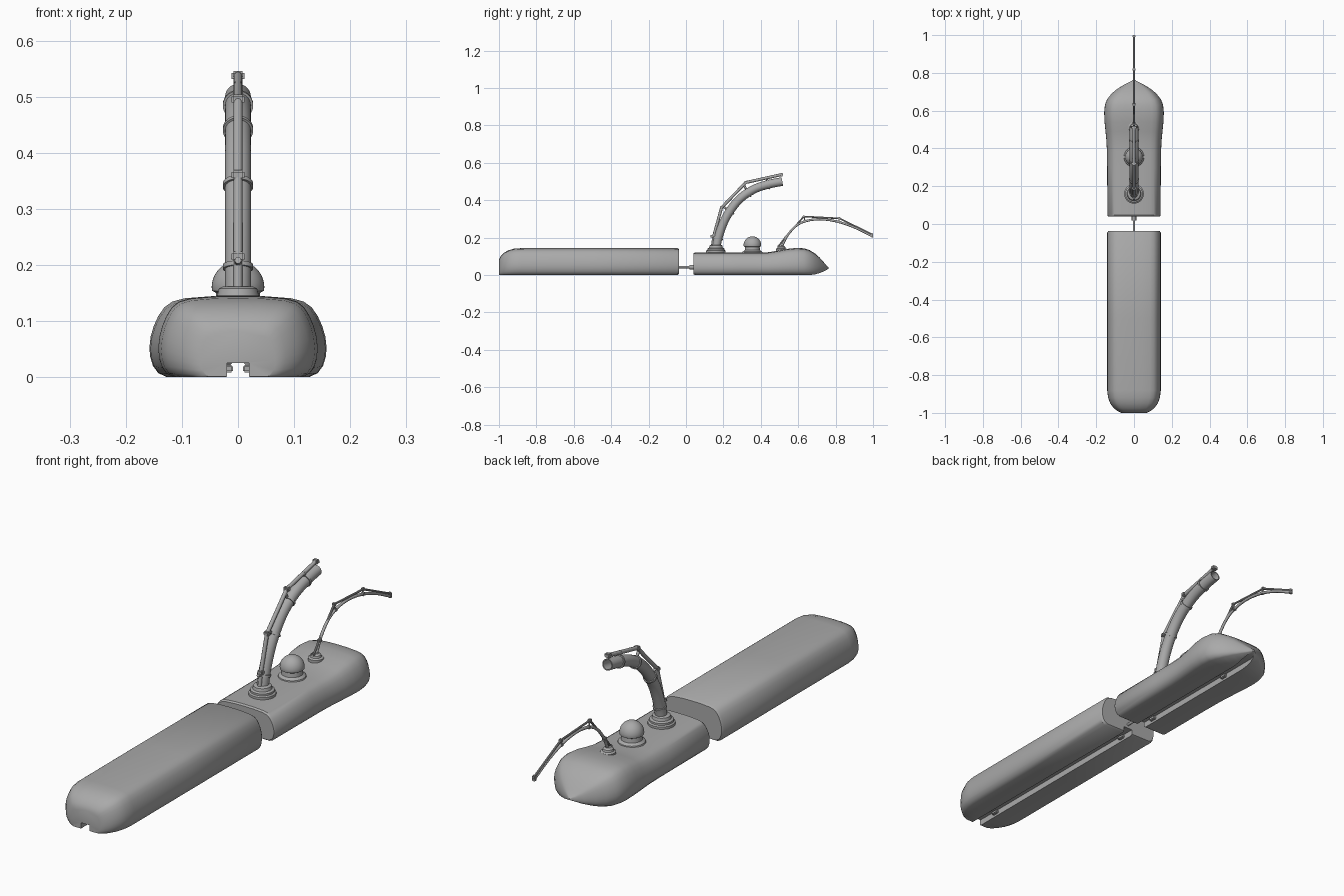
import bpy, bmesh, math
from mathutils import Vector

cube = bpy.data.objects.get("Cube")
if cube:
    bpy.data.objects.remove(cube)

grey = bpy.data.materials.new("hull grey")
grey.use_nodes = True
colour = (0.4, 0.4, 0.4, 1)
grey.diffuse_color = colour
grey.node_tree.nodes["Principled BSDF"].inputs["Base Color"].default_value = colour


def finish(name, bm, angle=35):
    bmesh.ops.recalc_face_normals(bm, faces=bm.faces)
    mesh = bpy.data.meshes.new(name)
    bm.to_mesh(mesh)
    bm.free()
    obj = bpy.data.objects.new(name, mesh)
    bpy.context.collection.objects.link(obj)
    mesh.materials.append(grey)
    bpy.ops.object.select_all(action="DESELECT")
    obj.select_set(True)
    bpy.context.view_layer.objects.active = obj
    bpy.ops.object.shade_smooth_by_angle(angle=math.radians(angle))
    return obj


def skin(bm, rings, cap=True):
    loops = [[bm.verts.new(p) for p in ring] for ring in rings]
    n = len(loops[0])
    for a, b in zip(loops, loops[1:]):
        for i in range(n):
            j = (i + 1) % n
            bm.faces.new((a[i], a[j], b[j], b[i]))
    if cap:
        bm.faces.new(loops[0])
        bm.faces.new(loops[-1])


# Half outline of the hull as fractions of half width and height
OUTLINE = [(0.8, 0), (0.9, 0.05), (0.96, 0.14), (0.99, 0.25), (1, 0.36), (0.985, 0.5),
           (0.95, 0.63), (0.9, 0.75), (0.83, 0.86), (0.74, 0.93), (0.6, 0.97), (0.3, 0.995)]


def hull(name, sections):
    rings = []
    for y, w, bottom, top in sections:
        slot, roof = min(0.021, 0.3 * w), max(0.025, bottom + 0.001)
        half = [(slot, roof), (slot, bottom)]
        half += [(w * u, bottom + (top - bottom) * v) for u, v in OUTLINE]
        ring = half + [(0, top)] + [(-x, z) for x, z in reversed(half)]
        rings.append([(x, y, z) for x, z in ring])
    bm = bmesh.new()
    skin(bm, rings)
    return finish(name, bm)


def smooth_path(points, steps=6):
    pts = [Vector((0, y, z)) for y, z in points]
    pts = [2 * pts[0] - pts[1]] + pts + [2 * pts[-1] - pts[-2]]
    out = []
    for a, b, c, d in zip(pts, pts[1:], pts[2:], pts[3:]):
        for k in range(steps):
            t = k / steps
            out.append(0.5 * (2 * b + (c - a) * t + (2 * a - 5 * b + 4 * c - d) * t * t
                              + (3 * b - a - 3 * c + d) * t ** 3))
    return out + [pts[-2]]


def circle(centre, tangent, radius, sides):
    tangent = tangent.normalized()
    side = Vector((1, 0, 0))
    up = side.cross(tangent)
    return [centre + radius * (math.cos(a) * side + math.sin(a) * up)
            for a in (2 * math.pi * i / sides for i in range(sides))]


def tube(name, path, radius, sides=24, bore=0):
    def direction(i):
        return path[min(i + 1, len(path) - 1)] - path[max(i - 1, 0)]
    rings = [circle(p, direction(i), radius, sides) for i, p in enumerate(path)]
    if bore:  # turn back inside the mouth
        last = len(path) - 1
        for i in range(last, last - 5, -1):
            rings.append(circle(path[i], direction(i), bore, sides))
    bm = bmesh.new()
    skin(bm, rings)
    return finish(name, bm)


def rod(name, a, b, radius, sides=12):
    return tube(name, [Vector((0, *a)), Vector((0, *b))], radius, sides)


def turned(name, y, profile, sides=40):
    rings = [[(r * math.cos(a), y + r * math.sin(a), z)
              for a in (2 * math.pi * i / sides for i in range(sides))] for r, z in profile]
    bm = bmesh.new()
    skin(bm, rings)
    return finish(name, bm)


def box(name, centre, size):
    bm = bmesh.new()
    bmesh.ops.create_cube(bm, size=1)
    for v in bm.verts:
        v.co = Vector(c + s * k for c, s, k in zip(centre, size, v.co))
    bmesh.ops.bevel(bm, geom=bm.edges[:], offset=min(size) * 0.2, segments=2, affect="EDGES")
    return finish(name, bm)


# Long trailing hull with rounded end, and leading hull with raised bow
hull("trailing_hull", [
    (-1, 0.066, 0.001, 0.082), (-0.992, 0.085, 0, 0.1), (-0.975, 0.107, 0, 0.118),
    (-0.95, 0.126, 0, 0.132), (-0.92, 0.137, 0, 0.141), (-0.88, 0.142, 0, 0.144),
    (-0.5, 0.142, 0, 0.145), (-0.046, 0.142, 0, 0.144), (-0.038, 0.137, 0.005, 0.139)])
hull("leading_hull", [
    (0.04, 0.137, 0.005, 0.116), (0.047, 0.141, 0, 0.121), (0.3, 0.142, 0, 0.121),
    (0.38, 0.143, 0, 0.121), (0.44, 0.146, 0, 0.122), (0.49, 0.151, 0, 0.13),
    (0.54, 0.156, 0, 0.14), (0.59, 0.158, 0, 0.145), (0.63, 0.154, 0, 0.143),
    (0.66, 0.143, 0, 0.134), (0.69, 0.119, 0.004, 0.115), (0.715, 0.089, 0.011, 0.093),
    (0.738, 0.052, 0.02, 0.067), (0.752, 0.024, 0.028, 0.05), (0.763, 0.003, 0.034, 0.04)])

# Coupling between the hulls
rod("coupling_bar", (-0.06, 0.042), (0.06, 0.042), 0.006)
rod("coupling_socket", (0.018, 0.042), (0.05, 0.042), 0.012, 20)

# Guide pads inside the underside slot
for side in (-1, 1):
    for y in (0.1, 0.55, -0.1, -0.9):
        box("guide_pad", (side * 0.0155, y, 0.015), (0.014, 0.03, 0.014))

# Dome on its collar
dome = [(0.047 * math.cos(t), 0.16 + 0.047 * math.sin(t))
        for t in (math.radians(a) for a in range(0, 90, 9))]
turned("dome", 0.355, [(0.055, 0.115), (0.052, 0.125), (0.041, 0.133), (0.039, 0.15),
                       (0.046, 0.154)] + dome + [(0.001, 0.207)])

# Large hose arm: stepped base, hose, clamp rings and jointed support
turned("hose_base", 0.16, [(0.052, 0.11), (0.052, 0.13), (0.046, 0.134), (0.046, 0.142),
                           (0.037, 0.146), (0.034, 0.158), (0.026, 0.162)])
hose = smooth_path([(0.16, 0.14), (0.175, 0.21), (0.215, 0.31), (0.28, 0.4),
                    (0.36, 0.457), (0.44, 0.485), (0.515, 0.5)])
tube("hose", hose, 0.023, 28, bore=0.019)
links = [(0.14, 0.145), (0.15, 0.215), (0.19, 0.36), (0.32, 0.495), (0.51, 0.537)]
for a, b in zip(links, links[1:]):
    rod("hose_support_link", a, b, 0.008)
for y, z in links:
    box("hose_support_joint", (0, y, z), (0.024, 0.018, 0.018))
for i in (5, 14, 22, 30):
    p, d = hose[i], (hose[i + 1] - hose[i]).normalized()
    tube("hose_clamp", [p - d * 0.004, p + d * 0.004], 0.027, 28)
    normal = Vector((0, -d.z, d.y))
    rod("hose_strut", (p + normal * 0.015).yz, (p + normal * 0.042).yz, 0.006)

# Slim feeler arm: base, curved cable, jointed support and braces
turned("feeler_base", 0.51, [(0.03, 0.12), (0.03, 0.14), (0.022, 0.144), (0.02, 0.152),
                             (0.012, 0.158)], 28)
cable = smooth_path([(0.51, 0.15), (0.55, 0.222), (0.61, 0.277), (0.7, 0.298),
                     (0.8, 0.288), (0.9, 0.255), (0.995, 0.208)])
tube("feeler_cable", cable, 0.006, 12)
links = [(0.495, 0.155), (0.53, 0.2), (0.63, 0.313), (0.82, 0.303), (0.994, 0.218)]
for a, b in zip(links, links[1:]):
    rod("feeler_link", a, b, 0.0045, 10)
for y, z in links:
    box("feeler_joint", (0, y, z), (0.014, 0.013, 0.013))
    near = min(cable, key=lambda p: (p.y - y) ** 2 + (p.z - z) ** 2)
    rod("feeler_brace", (y, z), near.yz, 0.003, 8)
    box("feeler_clamp", near, (0.015, 0.012, 0.013))
